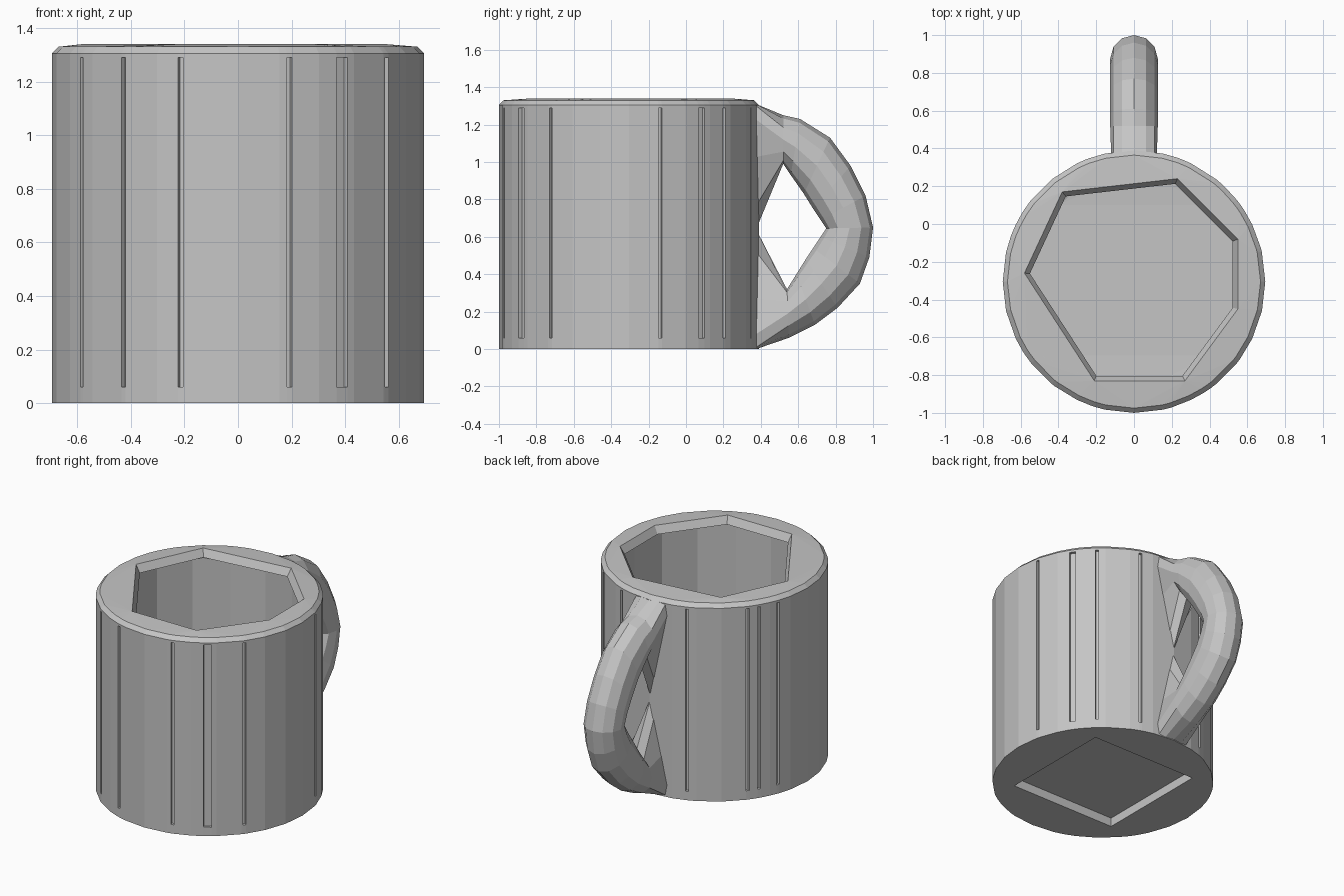
import bpy, bmesh
from math import sin, cos, pi, radians
from mathutils import Vector

if "Cube" in bpy.data.objects:
    bpy.data.objects.remove(bpy.data.objects["Cube"], do_unlink=True)

grey = bpy.data.materials.new("grey_ceramic")
grey.use_nodes = True
colour = (0.56, 0.56, 0.56, 1)
grey.diffuse_color = colour
grey.node_tree.nodes["Principled BSDF"].inputs["Base Color"].default_value = colour

CY = -0.305      # mug axis
R = 0.695        # outer radius
R_IN = 0.6       # inner radius
BAND, SHOULDER, TOP = 0.06, 1.29, 1.34
FLOOR = 0.12


def finish(name, bm):
    bmesh.ops.remove_doubles(bm, verts=bm.verts, dist=0.0005)
    bmesh.ops.recalc_face_normals(bm, faces=bm.faces)
    mesh = bpy.data.meshes.new(name)
    bm.to_mesh(mesh)
    bm.free()
    mesh.materials.append(grey)
    obj = bpy.data.objects.new(name, mesh)
    bpy.context.collection.objects.link(obj)


def loop(bm, points, z):
    return [bm.verts.new((x, y + CY, z)) for x, y in points]


def loft(bm, a, b):
    n = len(a)
    for i in range(n):
        j = (i + 1) % n
        bm.faces.new((a[i], a[j], b[j], b[i]))


def fill_between(bm, outer, inner):
    """Fill the area between two closed loops."""
    edges = []
    for ring in (outer, inner):
        for i, v in enumerate(ring):
            w = ring[(i + 1) % len(ring)]
            edges.append(bm.edges.get((v, w)) or bm.edges.new((v, w)))
    bmesh.ops.triangle_fill(bm, edges=edges, use_beauty=True, normal=(0, 0, 1))


def polar(angles, radius):
    return [(radius * cos(a), radius * sin(a)) for a in angles]


# Outline stations: regular facets, plus four stations per narrow groove
grooves = {a: 0.8 for a in (-147, -128, -108, -74, -37, 14, 47, 70, 111, 142, 148, 159)}
grooves.update({-56: 2.0, 34: 1.6})
stations = []
for i in range(28):
    a = -180 + i * 360 / 28
    if all(abs(a - g) > h + 0.6 for g, h in grooves.items()):
        stations.append((a, 0))
for g, h in grooves.items():
    stations += [(g - h, 0), (g - h + 0.05, 0.02), (g + h - 0.05, 0.02), (g + h, 0)]
stations.sort()
angles = [radians(a) for a, _ in stations]
outline = polar(angles, R)
grooved = [((R - d) * cos(radians(a)), (R - d) * sin(radians(a))) for a, d in stations]

# Mug body: outside, from foot to rim
bm = bmesh.new()
levels = [(outline, 0), (outline, BAND), (grooved, BAND), (grooved, SHOULDER),
          (outline, SHOULDER), (outline, SHOULDER + 0.015), (polar(angles, 0.67), TOP - 0.01)]
rings = [loop(bm, pts, z) for pts, z in levels]
for a, b in zip(rings, rings[1:]):
    loft(bm, a, b)

# Angular mouth with a thick overhanging lip
mouth = [(-0.58, 0.045), (-0.21, -0.525), (0.27, -0.525), (0.55, -0.145),
         (0.55, 0.225), (0.23, 0.545), (-0.38, 0.475)]
lip_top = loop(bm, mouth, TOP)
lip_low = loop(bm, [(x * 0.95, y * 0.95) for x, y in mouth], SHOULDER)
fill_between(bm, rings[-1], lip_top)
loft(bm, lip_top, lip_low)

# Faceted inside wall, and a floor dished to a square
square = [(-0.395, -0.39), (0.4, -0.39), (0.4, 0.405), (-0.395, 0.405)]
inside = polar([2 * pi * i / 16 for i in range(16)], R_IN)
wall_top = loop(bm, inside, SHOULDER)
wall_low = loop(bm, inside, FLOOR)
floor_edge = loop(bm, square, FLOOR - 0.01)
fill_between(bm, wall_top, lip_low)
loft(bm, wall_top, wall_low)
fill_between(bm, wall_low, floor_edge)
bm.faces.new(floor_edge)

# Underside with a square recess
recess_low = loop(bm, square, 0)
recess_top = loop(bm, square, 0.06)
fill_between(bm, rings[0], recess_low)
loft(bm, recess_low, recess_top)
bm.faces.new(recess_top)
finish("mug_body", bm)

# Handle: oval sections given by their outer and inner (y, z) points
sections = [((0.52, 1.25), (0.52, 0.99)), ((0.61, 1.23), (0.56, 0.93)),
            ((0.77, 1.13), (0.63, 0.83)), ((0.88, 0.98), (0.68, 0.75)),
            ((0.96, 0.82), (0.72, 0.69)), ((1.0, 0.65), (0.75, 0.645)),
            ((0.98, 0.49), (0.72, 0.60)), ((0.93, 0.35), (0.68, 0.54)),
            ((0.81, 0.22), (0.64, 0.48)), ((0.69, 0.13), (0.59, 0.40)),
            ((0.55, 0.06), (0.54, 0.32))]
turns = [2 * pi * k / 12 for k in range(12)]
WIDTH = 0.126


def oval(outer, inner):
    o, n = Vector((0, *outer)), Vector((0, *inner))
    return [(o + n) / 2 + (o - n) / 2 * cos(t) + Vector((WIDTH * sin(t), 0, 0)) for t in turns]


def teardrop(outer, inner):
    """Wide near the outer point, tapering to a tip at the inner point."""
    o, n = Vector((0, *outer)), Vector((0, *inner))
    points = []
    for t in turns:
        s = ((1 - cos(t)) / 2) ** 3
        side = min(abs(sin(t)), 1.1 * (1 - s)) * (1 if sin(t) > 0 else -1)
        points.append(o.lerp(n, s) + Vector((WIDTH * side, 0, 0)))
    return points


bm = bmesh.new()
shapes = [teardrop((0.375, 1.31), (0.375, 0.64))]
shapes += [oval(*s) for s in sections]
shapes.append(teardrop((0.375, 0.0), (0.375, 0.64)))
rings = [[bm.verts.new(p) for p in shape] for shape in shapes]
for a, b in zip(rings, rings[1:]):
    loft(bm, a, b)
bm.faces.new(rings[0])
bm.faces.new(rings[-1])
finish("handle", bm)
